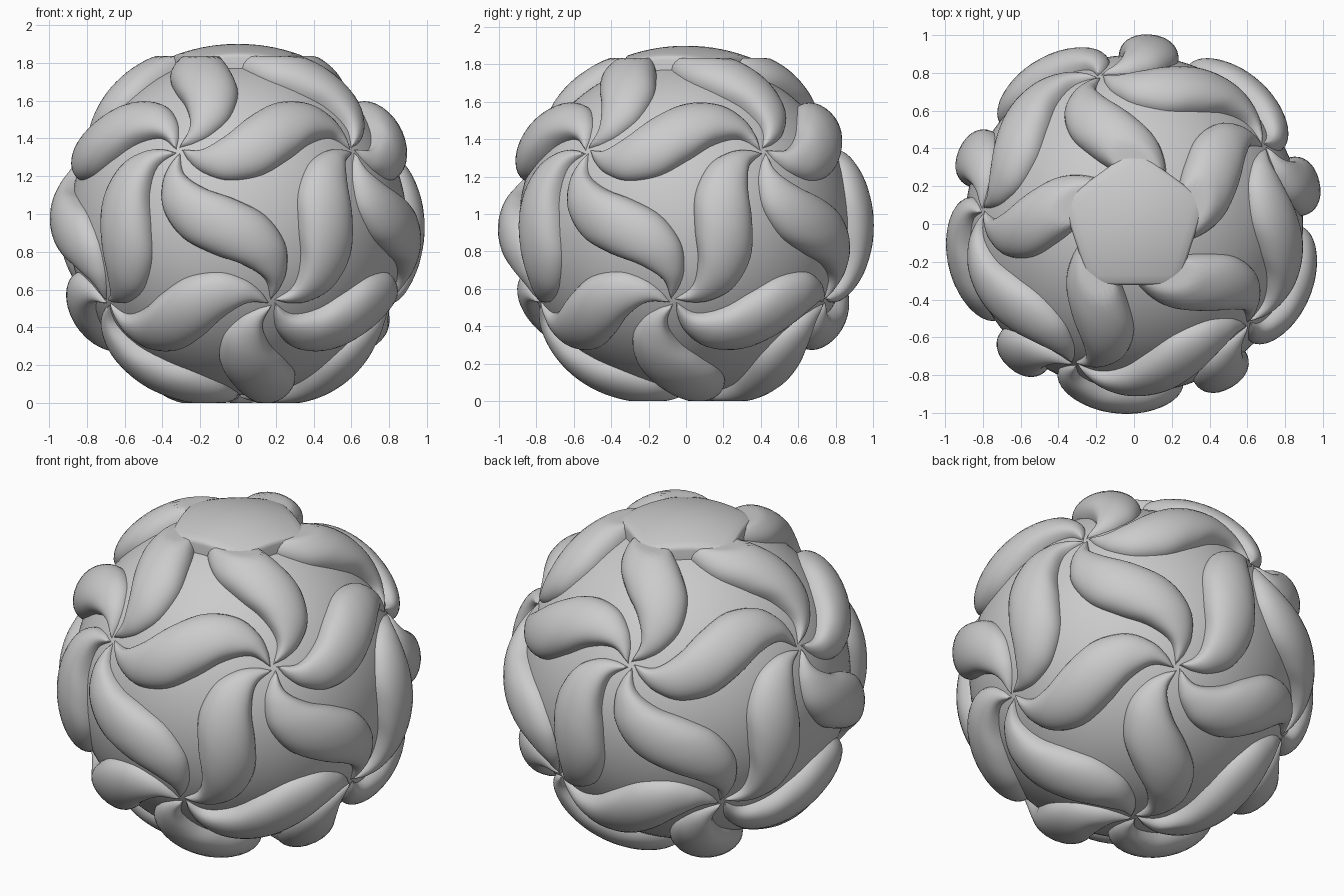
import bpy, bmesh, math
from mathutils import Vector

if "Cube" in bpy.data.objects:
    bpy.data.objects.remove(bpy.data.objects["Cube"])

CENTRE = Vector((0, 0, 0.935))
BASE_R = 0.895


def make_object(name, verts, faces):
    mesh = bpy.data.meshes.new(name)
    mesh.from_pydata(verts, [], faces)
    bm = bmesh.new()
    bm.from_mesh(mesh)
    bmesh.ops.remove_doubles(bm, verts=bm.verts, dist=0.0005)
    bmesh.ops.recalc_face_normals(bm, faces=bm.faces)
    bm.to_mesh(mesh)
    bm.free()
    obj = bpy.data.objects.new(name, mesh)
    bpy.context.collection.objects.link(obj)
    smooth(obj)
    return obj


def smooth(obj):
    bpy.ops.object.select_all(action='DESELECT')
    obj.select_set(True)
    bpy.context.view_layer.objects.active = obj
    bpy.ops.object.shade_smooth_by_angle(angle=math.radians(35))


# core ball
bpy.ops.mesh.primitive_uv_sphere_add(segments=96, ring_count=48, radius=BASE_R, location=CENTRE)
core = bpy.context.object
core.name = "core_ball"
smooth(core)

# one side of the S-shaped petal outline; the other side is its half-turn
UPPER = [Vector(p) for p in ((-.462, 0), (-.35, -.035), (-.22, .025), (-.09, .13), (.07, .222),
                             (.245, .232), (.37, .165), (.435, .08), (.462, 0))]
LOWER = [-p for p in reversed(UPPER)]


def spline(pts, t):
    """Catmull-Rom point at t in 0..1."""
    x = t * (len(pts) - 1)
    i = min(int(x), len(pts) - 2)
    f = x - i
    b, c = pts[i], pts[i + 1]
    a = pts[i - 1] if i else 2 * b - c
    d = pts[i + 2] if i + 2 < len(pts) else 2 * c - b
    return 0.5 * (2 * b + (c - a) * f + (2 * a - 5 * b + 4 * c - d) * f * f
                  + (3 * b - a - 3 * c + d) * f ** 3)


def petal(a, b, rows=40, cols=18):
    """Raised S-shaped pillow lying along the ball from corner a to corner b."""
    n = (a + b).normalized()
    e = (b - a).normalized()
    p = n.cross(e)
    verts, faces = [], []
    for i in range(rows + 1):
        lo, up = spline(LOWER, i / rows), spline(UPPER, i / rows)
        width = (up - lo).length
        height = 0.112 * min(1, width / 0.46) ** 0.7
        for j in range(cols + 1):
            ang = math.pi * j / cols
            q = lo.lerp(up, (1 - math.cos(ang)) / 2)
            d = e * q.x + p * q.y + n * math.sqrt(0.905 ** 2 - q.length_squared)
            r = BASE_R - 0.02 + (height + 0.02) * math.sin(ang) ** 0.9
            v = CENTRE + d.normalized() * r
            if v.z > 1.5:
                v.z = min(v.z, 1.835)      # flattened under the cap
            v.z = max(v.z, 0)
            verts.append(v)
    w = cols + 1
    for i in range(rows):
        for j in range(cols):
            k = i * w + j
            faces.append((k, k + 1, k + w + 1, k + w))
    make_object("petal", verts, faces)


# corners of an icosahedron, with one petal on each edge
def ring(start, z):
    r = math.sqrt(1 - z * z)
    return [Vector((r * math.cos(math.radians(start + 72 * i)),
                    r * math.sin(math.radians(start + 72 * i)), z)) for i in range(5)]


H = 1 / math.sqrt(5)
corners = [Vector((0, 0, 1)), Vector((0, 0, -1))] + ring(31, H) + ring(67, -H)
for i, a in enumerate(corners):
    for b in corners[i + 1:]:
        if (a - b).length < 1.1:
            petal(a, b)


# domed five-sided cap on top
def cap(radius=0.4, seg=10, dome=0.965):
    outline = []
    tips = [Vector((math.cos(math.radians(90 + 72 * i)), math.sin(math.radians(90 + 72 * i)))) * radius
            for i in range(5)]
    for i in range(5):
        outline += [tips[i].lerp(tips[(i + 1) % 5], k / seg) for k in range(seg)]
    n = len(outline)
    # scale of the outline and drop below the dome for each ring
    rings = [(k / 8 * 0.96, 0) for k in range(1, 9)] + [(0.985, 0.004), (1.0, 0.018)]
    verts = [(0, 0, CENTRE.z + dome)]
    for s, drop in rings:
        for q in outline:
            c = q * s
            verts.append((c.x, c.y, CENTRE.z + math.sqrt(dome ** 2 - c.length_squared) - drop))
    verts += [(q.x * 0.98, q.y * 0.98, 1.70) for q in outline]
    faces = [(0, 1 + k, 1 + (k + 1) % n) for k in range(n)]
    for r in range(len(rings)):
        for k in range(n):
            a, b = 1 + r * n + k, 1 + r * n + (k + 1) % n
            faces.append((a, a + n, b + n, b))
    make_object("top_cap", verts, faces)


cap()
